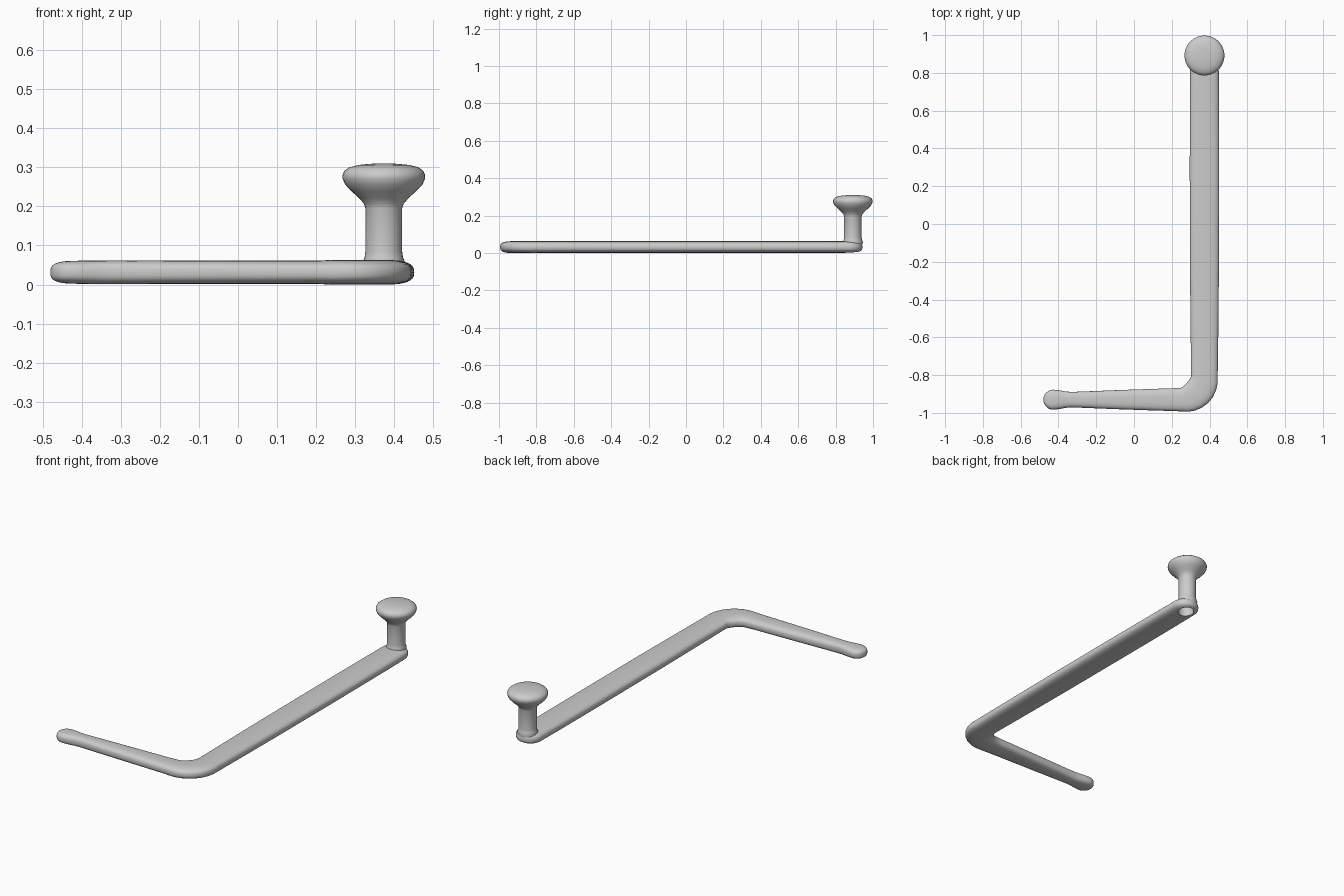
import bpy
import bmesh
from math import cos, sin, pi, copysign
from mathutils import Vector

cube = bpy.data.objects.get("Cube")
if cube:
    bpy.data.objects.remove(cube)

# Single grey finish
grey = bpy.data.materials.new("plain_grey")
grey.use_nodes = True
colour = (0.6, 0.6, 0.6, 1)
grey.diffuse_color = colour
grey.node_tree.nodes["Principled BSDF"].inputs["Base Color"].default_value = colour

AXIS_X, POST_Y, HALF_H = 0.373, 0.892, 0.0315
SIDES = 32


def skin(name, rings):
    """Join equal rings of points into a closed tube with capped ends."""
    bm = bmesh.new()
    loops = [[bm.verts.new(p) for p in ring] for ring in rings]
    n = len(loops[0])
    for a, b in zip(loops, loops[1:]):
        for i in range(n):
            j = (i + 1) % n
            bm.faces.new((a[i], a[j], b[j], b[i]))
    bm.faces.new(loops[0])
    bm.faces.new(loops[-1])
    bmesh.ops.recalc_face_normals(bm, faces=bm.faces)
    mesh = bpy.data.meshes.new(name)
    bm.to_mesh(mesh)
    bm.free()
    obj = bpy.data.objects.new(name, mesh)
    bpy.context.collection.objects.link(obj)
    mesh.materials.append(grey)
    return obj


def section(centre, heading, half_w, half_h):
    """Flattened rounded cross-section standing across the heading."""
    side = Vector((-sin(heading), cos(heading), 0))
    power = 0.72
    ring = []
    for k in range(SIDES):
        a = 2 * pi * k / SIDES
        u = copysign(abs(cos(a)) ** power, cos(a)) * half_w
        v = copysign(abs(sin(a)) ** power, sin(a)) * half_h
        ring.append(Vector((centre[0], centre[1], HALF_H)) + side * u + Vector((0, 0, v)))
    return ring


def lathe(name, profile, x, y):
    return skin(name, [[Vector((x + r * cos(2 * pi * k / SIDES),
                                y + r * sin(2 * pi * k / SIDES), z))
                        for k in range(SIDES)] for r, z in profile])


# Crank bar: rounded tip, tapering arm, bend, long straight bar, rounded end
rings = []
STEPS = 8
tip_x, tip_r = -0.427, 0.053
for i in range(STEPS + 1):
    a = (0.04 + 0.96 * i / STEPS) * pi / 2
    rings.append(section((tip_x - tip_r * cos(a), -0.93), 0,
                         tip_r * sin(a), 0.029 * sin(a) ** 0.6))
for x, half_w in ((-0.39, 0.049), (-0.36, 0.043), (-0.33, 0.041), (-0.27, 0.043),
                  (-0.1, 0.05), (0.1, 0.057), (0.2, 0.06)):
    rings.append(section((x, -0.93), 0, half_w, 0.03))
bend = 0.125
for i in range(STEPS + 1):
    t = i / STEPS
    a = t * pi / 2
    centre = (AXIS_X - bend + bend * sin(a), -0.93 + bend - bend * cos(a))
    rings.append(section(centre, a, 0.062 + 0.008 * t + 0.012 * sin(2 * a), HALF_H))
for y, half_w in ((-0.6, 0.073), (-0.2, 0.077), (0.3, 0.078), (0.7, 0.077)):
    rings.append(section((AXIS_X, y), pi / 2, half_w, HALF_H))
end_r = 0.075
for i in range(STEPS + 1):
    a = (0.96 * i / STEPS) * pi / 2
    rings.append(section((AXIS_X, 0.868 + end_r * sin(a)), pi / 2,
                         end_r * cos(a), HALF_H * cos(a) ** 0.6))
crank_bar = skin("crank_bar", rings)

# Post with flared round knob
post_knob = lathe("post_and_knob", (
    (0.046, 0.03), (0.054, 0.058), (0.049, 0.07), (0.047, 0.085), (0.047, 0.195),
    (0.051, 0.207), (0.064, 0.222), (0.083, 0.239), (0.099, 0.256), (0.105, 0.27),
    (0.106, 0.28), (0.101, 0.291), (0.089, 0.3), (0.065, 0.306),
    (0.035, 0.309), (0.006, 0.31)), AXIS_X, POST_Y)

# Round socket in the underside, below the post
cutter = lathe("socket_cutter", ((0.042, -0.05), (0.042, 0.055)), AXIS_X, POST_Y - 0.012)
cutter.hide_render = True
cutter.hide_viewport = True

for obj in (crank_bar, post_knob):
    mod = obj.modifiers.new("socket", "BOOLEAN")
    mod.operation = "DIFFERENCE"
    mod.solver = "EXACT"
    mod.object = cutter
    bpy.ops.object.select_all(action="DESELECT")
    obj.select_set(True)
    bpy.context.view_layer.objects.active = obj
    bpy.ops.object.modifier_apply(modifier=mod.name)
    bpy.ops.object.shade_smooth_by_angle(angle=0.8)

bpy.data.objects.remove(cutter)
